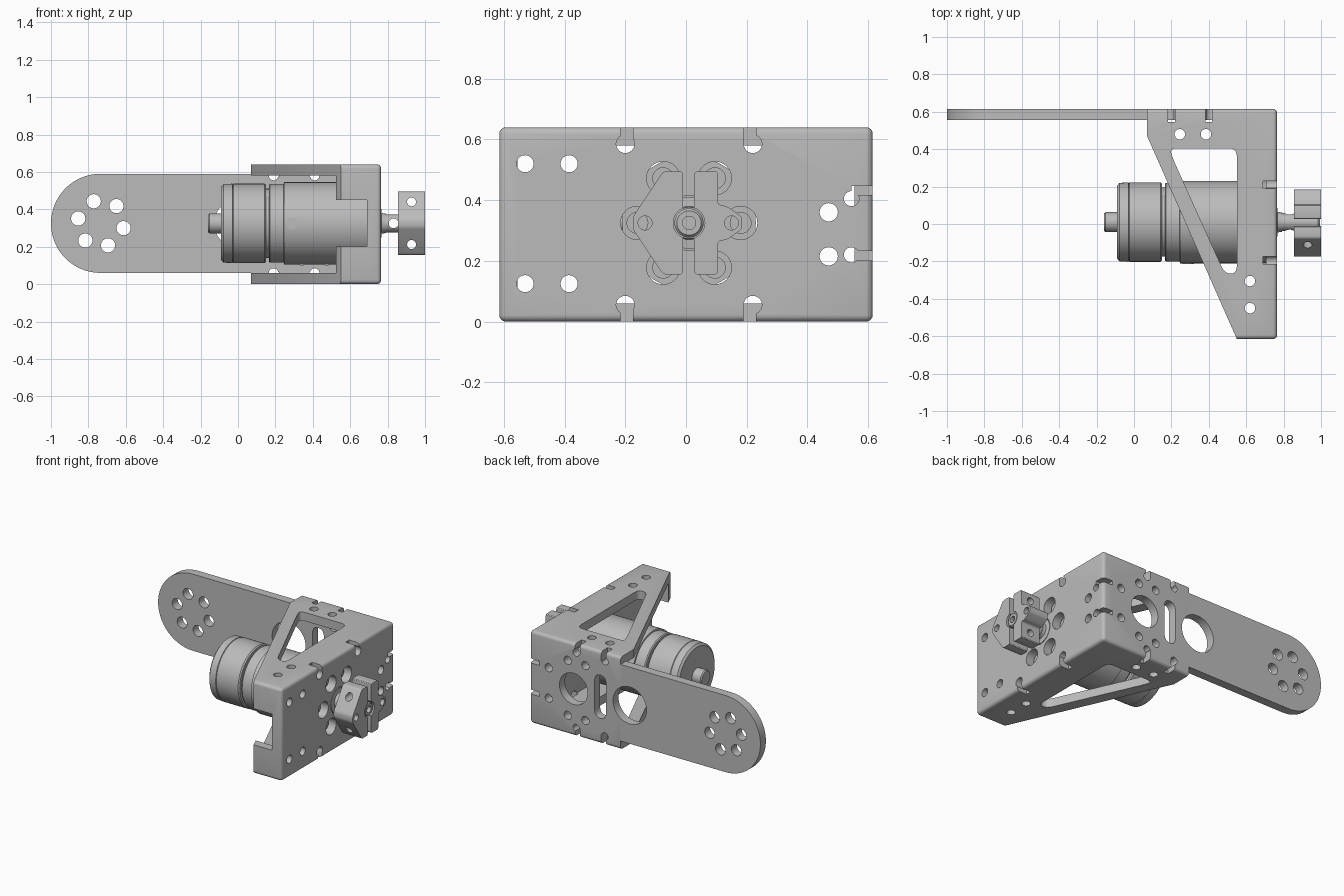
import bpy, bmesh
from math import cos, sin, pi, radians
from mathutils import Vector, Matrix

if "Cube" in bpy.data.objects:
    bpy.data.objects.remove(bpy.data.objects["Cube"])

grey = bpy.data.materials.new("metal grey")
grey.use_nodes = True
grey.diffuse_color = (0.5, 0.5, 0.5, 1)
grey.node_tree.nodes["Principled BSDF"].inputs["Base Color"].default_value = (0.5, 0.5, 0.5, 1)

MY, MZ = 0.01, 0.325      # drive axis
L, H, T = 0.615, 0.64, 0.06   # half length, height and sheet thickness


def place(axis, u, v, w):
    return {"x": (w, u, v), "y": (u, w, v), "z": (u, v, w)}[axis]


def prism(bm, pts, axis, a, b):
    """Extrude a flat outline along an axis."""
    face = bm.faces.new([bm.verts.new(place(axis, u, v, a)) for u, v in pts])
    out = bmesh.ops.extrude_face_region(bm, geom=[face])["geom"]
    vs = [g for g in out if isinstance(g, bmesh.types.BMVert)]
    bmesh.ops.translate(bm, verts=vs, vec=place(axis, 0, 0, b - a))


def circle(u, v, r, n=32):
    return [(u + r * cos(2 * pi * i / n), v + r * sin(2 * pi * i / n)) for i in range(n)]


def rect(u0, u1, v0, v1):
    return [(u0, v0), (u1, v0), (u1, v1), (u0, v1)]


def rounded(pts, r, n=6):
    """Round the corners of an outline."""
    out = []
    for i, p in enumerate(pts):
        p, a, b = Vector(p), Vector(pts[i - 1]), Vector(pts[(i + 1) % len(pts)])
        s = p + (a - p).normalized() * min(r, (a - p).length * 0.48)
        e = p + (b - p).normalized() * min(r, (b - p).length * 0.48)
        for k in range(n + 1):
            t = k / n
            out.append(tuple(s * (1 - t) ** 2 + p * 2 * t * (1 - t) + e * t * t))
    return out


def finish(bm, name):
    bmesh.ops.recalc_face_normals(bm, faces=bm.faces[:])
    me = bpy.data.meshes.new(name)
    bm.to_mesh(me)
    bm.free()
    ob = bpy.data.objects.new(name, me)
    bpy.context.scene.collection.objects.link(ob)
    me.materials.append(grey)
    smooth(me)
    return ob


def smooth(me):
    me.shade_smooth()
    me.set_sharp_from_angle(angle=radians(32))


def solid(name, shapes):
    bm = bmesh.new()
    for s in shapes:
        prism(bm, *s)
    return finish(bm, name)


def cut(ob, *groups):
    """Subtract groups of prisms, then bake the result."""
    helpers = []
    for shapes in groups:
        c = solid("cutter", shapes)
        c.hide_render = True
        helpers.append(c)
        m = ob.modifiers.new("cut", "BOOLEAN")
        m.operation, m.solver, m.object, m.use_self = "DIFFERENCE", "EXACT", c, True
    deps = bpy.context.evaluated_depsgraph_get()
    me = bpy.data.meshes.new_from_object(ob.evaluated_get(deps))
    ob.modifiers.clear()
    ob.data = me
    smooth(me)
    for c in helpers:
        bpy.data.objects.remove(c)


def lathe(name, profile, n=64):
    """Turn an (x, radius) profile about the drive axis."""
    bm = bmesh.new()
    vs = [bm.verts.new((x, MY, MZ + r)) for x, r in profile]
    es = [bm.edges.new(p) for p in zip(vs, vs[1:])]
    bmesh.ops.spin(bm, geom=vs + es, cent=(0, MY, MZ), axis=(1, 0, 0), angle=2 * pi, steps=n)
    bmesh.ops.remove_doubles(bm, verts=bm.verts[:], dist=1e-4)
    return finish(bm, name)


# bracket: solid block with bent outer edges, hollowed afterwards
outline = [(0.765, -L), (0.765, L), (0.07, L), (0.07, 0.47), (0.55, -L)]
bm = bmesh.new()
prism(bm, outline, "z", 0, H)
bends = []
for e in bm.edges:
    p, q = e.verts[0].co, e.verts[1].co
    on_front = min(p.x, q.x) > 0.76
    on_back = min(p.y, q.y) > L - 0.01
    on_end = max(p.y, q.y) < 0.01 - L
    flat = abs(p.z - q.z) < 0.01
    if (on_front or ((on_back or on_end) and flat)):
        bends.append(e)
bmesh.ops.bevel(bm, geom=bends, offset=0.022, segments=4, profile=0.5, affect="EDGES")
bracket = finish(bm, "bracket")

hollow = [("z", T, H - T)]
inner = [(0.705, T - L), (0.705, L - T), (-0.1, L - T), (-0.1, 0.4), (0.3, T - L)]
hollow = [(inner, "z", T, H - T)]
notch = [(rect(0.4, 0.69, 0.2, 0.45), "y", -0.7, -0.5)]

# flange cut-outs
window = rounded([(0.19, 0.405), (0.55, 0.405), (0.55, -0.265), (0.485, -0.265), (0.21, 0.345)], 0.045)
flange_holes = [(window, "z", -0.1, 0.8)]
for x, y in [(0.245, 0.48), (0.385, 0.48), (0.62, -0.305), (0.62, -0.45)]:
    flange_holes.append((circle(x, y, 0.028), "z", -0.1, 0.8))

# motor plate holes, with bolt ring and bend reliefs
ring = [(MY + 0.17 * cos(k * pi / 3), MZ + 0.17 * sin(k * pi / 3)) for k in range(6)]
plate_spots = [(circle(y, z, 0.028), "x", 0.69, 0.8)
               for y in (-0.53, -0.385) for z in (0.125, 0.52)]
plate_spots += [(circle(0.47, z, 0.03), "x", 0.69, 0.8) for z in (0.215, 0.36)]
plate_spots += [(circle(y, z, 0.055), "x", 0.69, 0.8) for y, z in ring]
plate_spots.append((circle(MY, MZ, 0.09), "x", 0.69, 0.8))
plate_spots += [(circle(y, z, 0.03), "x", 0.69, 0.8)
                for y in (-0.2, 0.22) for z in (T - 0.005, H - T + 0.005)]
plate_spots += [(circle(0.545, z, 0.025), "x", 0.69, 0.8) for z in (0.22, 0.405)]

# back wall holes, shared by the bracket and the arm
back = [(circle(0, MZ, 0.128, 48), "y", 0.5, 0.7), (circle(0.43, MZ, 0.108, 48), "y", 0.5, 0.7),
        (rounded(rect(0.18, 0.27, 0.175, 0.475), 0.06), "y", 0.5, 0.7)]
for x, z in [(0.34, 0.13), (0.475, 0.13), (0.34, 0.51), (0.475, 0.51), (0.62, 0.21), (0.62, 0.42)]:
    back.append((circle(x, z, 0.028), "y", 0.5, 0.7))
back += [(circle(x, z, 0.025), "y", 0.54, 0.7) for x in (0.19, 0.41) for z in (T, H - T)]

# slots that split the bends into tabs
slots = []
for z0, z1 in ((-0.1, T + 0.005), (H - T - 0.005, 0.8)):
    slots += [(rect(0.69, 0.8, y - 0.02, y + 0.02), "z", z0, z1) for y in (-0.195, 0.21)]
    slots += [(rect(x - 0.018, x + 0.018, 0.545, 0.7), "z", z0, z1) for x in (0.2, 0.4)]
slots += [(rect(0.69, 0.8, 0.545, 0.7), "z", z - 0.015, z + 0.015) for z in (0.217, 0.432)]
cut(bracket, hollow, notch, flange_holes, plate_spots, back, slots)

# arm with a round end and six holes
end = [(-0.735 + 0.265 * cos(a), MZ + 0.265 * sin(a)) for a in [pi / 2 + pi * i / 32 for i in range(33)]]
arm = solid("side_arm", [(end + [(0.07, 0.06), (0.07, 0.59)], "y", L - T, L)])
arm_holes = [(circle(-0.733 + 0.124 * cos(a), MZ + 0.124 * sin(a), 0.038), "y", 0.5, 0.7)
             for a in [radians(-12 + 60 * k) for k in range(6)]]
cut(arm, arm_holes, back[:1])

# motor with gearbox
lathe("motor_body", [
    (-0.09, 0), (-0.09, 0.195), (-0.078, 0.21), (-0.03, 0.212), (-0.028, 0.208), (-0.024, 0.212),
    (0.142, 0.212), (0.15, 0.205), (0.15, 0.185), (0.165, 0.185), (0.165, 0.205), (0.172, 0.21),
    (0.244, 0.21), (0.246, 0.22), (0.705, 0.22), (0.705, 0)])
lathe("rear_stub", [(-0.16, 0), (-0.16, 0.047), (-0.153, 0.053), (-0.09, 0.053), (-0.09, 0)], 32)
lathe("gearbox_boss", [(0.705, 0), (0.705, 0.085), (0.765, 0.085), (0.768, 0.055), (0.79, 0.052), (0.79, 0)], 32)
solid("mounting_bolts", [(circle(y, z, 0.036, 24), "x", 0.705, 0.72) for y, z in ring])
screw = solid("side_screw", [(circle(0.29, MZ, 0.03, 24), "y", MY - 0.224, MY - 0.2)])
cut(screw, [(rect(0.274, 0.306, MZ - 0.004, MZ + 0.004), "y", -0.3, -0.208)])

# output shaft with a cross hole
shaft = lathe("output_shaft", [(0.78, 0), (0.78, 0.048), (0.985, 0.048), (0.995, 0.04),
                               (0.995, 0.022), (0.97, 0.022), (0.97, 0)], 32)
cut(shaft, [(circle(0.832, MZ, 0.026), "y", -0.2, 0.2)])

# split clamp hub
left_jaw = [(-0.01, 0.155), (-0.01, 0.495), (-0.075, 0.495), (-0.175, 0.345), (-0.175, 0.305), (-0.075, 0.155)]
right_jaw = [(0.027, 0.155), (0.105, 0.155), (0.105, 0.265), (0.135, 0.27), (0.185, 0.305),
             (0.185, 0.345), (0.135, 0.38), (0.105, 0.385), (0.105, 0.495), (0.027, 0.495)]
for name, jaw in (("hub_wide_jaw", left_jaw), ("hub_narrow_jaw", right_jaw)):
    part = solid(name, [(rounded(jaw, 0.012, 3), "x", 0.855, 1.0)])
    bores = [(circle(MY, MZ, 0.052), "x", 0.8, 1.1)]
    bores += [(circle(y, MZ, 0.023, 24), "x", 0.8, 1.1) for y in (-0.135, 0.15)]
    cross = [(circle(0.928, z, 0.024, 24), "y", -0.4, 0.4) for z in (0.212, 0.44)]
    cut(part, bores, cross)
